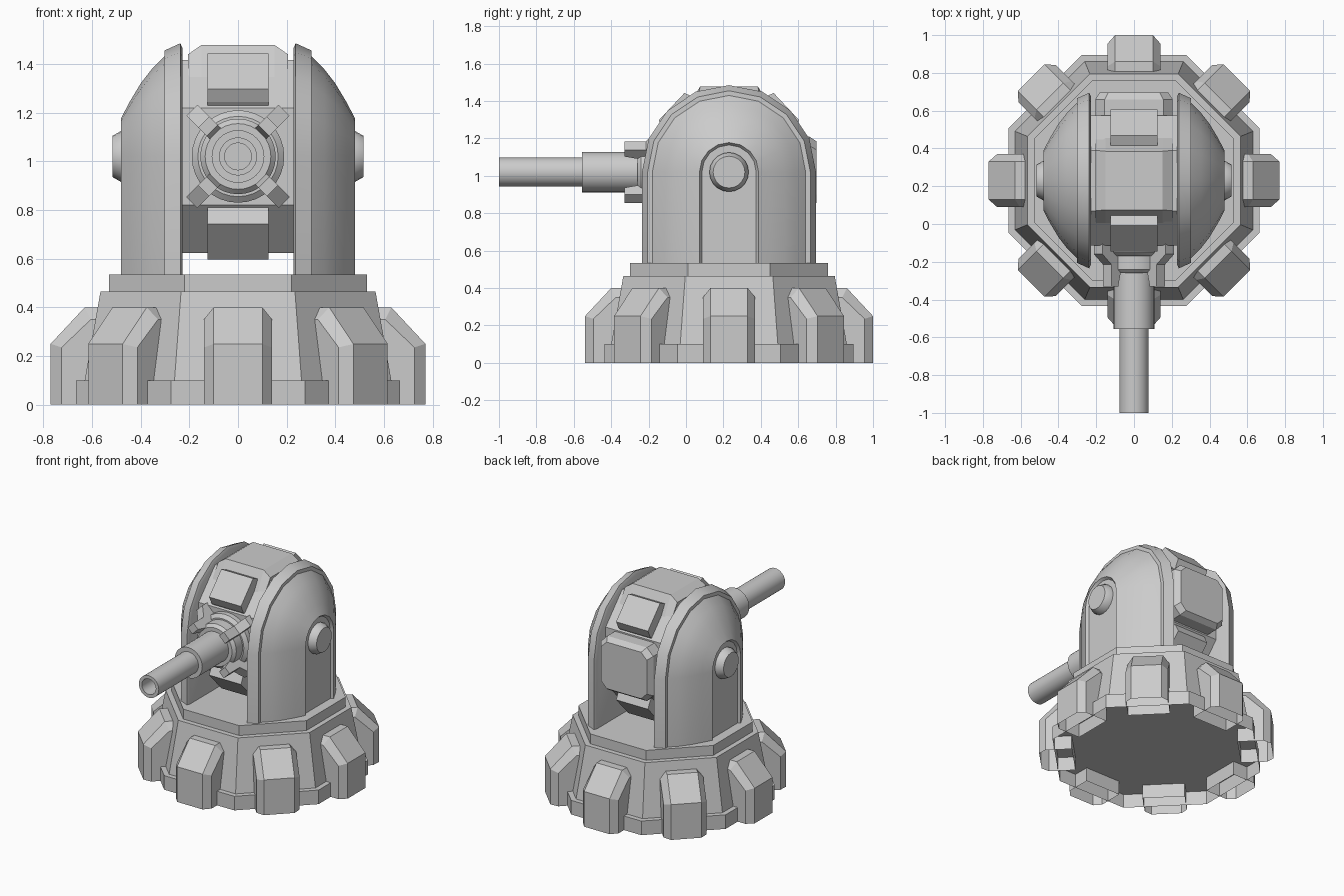
import bpy, bmesh
from math import pi, cos, sin, radians
from mathutils import Matrix, Vector

if "Cube" in bpy.data.objects:
    bpy.data.objects.remove(bpy.data.objects["Cube"])

CY, PZ = 0.23, 1.02      # turret axis (y) and gun pivot height (z)


def loft(name, rings, smooth=False, caps=(True, True), mat=None):
    """Skin a list of equal-length closed rings."""
    bm = bmesh.new()
    rows = [[bm.verts.new(p) for p in r] for r in rings]
    n = len(rows[0])
    for a, b in zip(rows, rows[1:]):
        for i in range(n):
            j = (i + 1) % n
            bm.faces.new((a[i], a[j], b[j], b[i]))
    if caps[0]:
        bm.faces.new(rows[0])
    if caps[1]:
        bm.faces.new(rows[-1])
    bmesh.ops.recalc_face_normals(bm, faces=bm.faces)
    if mat:
        bm.transform(mat)
    me = bpy.data.meshes.new(name)
    bm.to_mesh(me)
    bm.free()
    ob = bpy.data.objects.new(name, me)
    bpy.context.collection.objects.link(ob)
    if smooth:
        bpy.context.view_layer.objects.active = ob
        ob.select_set(True)
        bpy.ops.object.shade_smooth_by_angle(angle=radians(35))
        ob.select_set(False)
    return ob


def octagon(apothem, z):
    r = apothem / cos(pi / 8)
    return [(r * cos(pi / 8 + k * pi / 4), CY + r * sin(pi / 8 + k * pi / 4), z) for k in range(8)]


def lathe(name, profile, axis_mat, sides=32, caps=(True, True)):
    """Turn (radius, height) points around local z."""
    rings = [[(r * cos(2 * pi * k / sides), r * sin(2 * pi * k / sides), h) for k in range(sides)]
             for r, h in profile]
    return loft(name, rings, True, caps, axis_mat)


def slab(hx, hy, z, c):
    """Chamfered rectangle ring."""
    return [(hx, hy - c, z), (hx - c, hy, z), (c - hx, hy, z), (-hx, hy - c, z),
            (-hx, c - hy, z), (c - hx, -hy, z), (hx - c, -hy, z), (hx, c - hy, z)]


# Base: open-bottomed skirt, sloped body and cap
loft("base_skirt", [octagon(0.665, 0), octagon(0.665, 0.1), octagon(0.6, 0.1)], caps=(False, False))
loft("base_body", [octagon(0.63, 0.1), octagon(0.565, 0.465)])
loft("base_cap", [octagon(0.53, 0.465), octagon(0.53, 0.535)])

# Eight chamfered feet, hollow underneath
outer = [(0.77, 0), (0.77, 0.25), (0.63, 0.4), (0.53, 0.4)]
inner = [(0.725, 0), (0.725, 0.235), (0.605, 0.35), (0.53, 0.35)]
for k in range(8):
    mat = Matrix.Translation((0, CY, 0)) @ Matrix.Rotation(k * pi / 4, 4, 'Z')
    bm_rows = []
    for (ro, zo), (ri, zi) in zip(outer, inner):
        bm_rows.append([(0.55, -0.14, min(zi, 0.35)), (ri, -0.14, zi), (ro, -0.1, zo),
                        (ro, 0.1, zo), (ri, 0.14, zi), (0.55, 0.14, min(zi, 0.35))])
    loft(f"foot_{k + 1}", bm_rows, caps=(False, True), mat=mat)


# Side housings: arch outlines shrinking outwards, with a sunken slot and pivot cap
def arch(x, r):
    pts = [(x, CY + r * cos(i * pi / 8), PZ + r * sin(i * pi / 8)) for i in range(9)]
    return pts + [(x, CY - r, 0.53), (x, CY + r, 0.53)]


dome = [(0.228, 0.445), (0.237, 0.465), (0.303, 0.435), (0.303, 0.41), (0.355, 0.358),
        (0.40, 0.30), (0.445, 0.225), (0.48, 0.158), (0.462, 0.145)]
for side, tag in ((1, "right"), (-1, "left")):
    loft(f"housing_{tag}", [arch(side * x, r) for x, r in dome], True)
    m = Matrix.Translation((0, CY, PZ)) @ Matrix.Rotation(side * pi / 2, 4, 'Y')
    lathe(f"pivot_cap_{tag}", [(0.105, 0.44), (0.105, 0.48), (0.085, 0.515)], m, 20)

# Gun body: eight-sided prism across x
prof = [(0.345, 0.2), (0.16, 0.397), (-0.16, 0.397), (-0.345, 0.2),
        (-0.345, -0.2), (-0.16, -0.397), (0.16, -0.397), (0.345, -0.2)]
loft("gun_body", [[(x, CY + y, PZ + z) for y, z in prof] for x in (-0.228, 0.228)])

# Raised panels on the four sloped faces
for sy in (1, -1):
    for sz in (1, -1):
        u = Vector((0, -sy * 0.185, sz * 0.197)).normalized()   # along the slope
        n = Vector((0, sy * 0.197, sz * 0.185)).normalized()    # out of the slope
        c = Vector((0, CY + sy * 0.2525, PZ + sz * 0.2985))
        rings = []
        for d, hu in ((-0.03, 0.125), (0.02, 0.12), (0.075, 0.1)):
            rings.append([c + n * d + u * (a * hu) + Vector((b * 0.125, 0, 0))
                          for a, b in ((-1, -1), (1, -1), (1, 1), (-1, 1))])
        loft(f"panel_{'back' if sy > 0 else 'front'}_{'top' if sz > 0 else 'bottom'}", rings)

# Top block bridging the crown
crown = [(-0.235, 1.33), (-0.16, 1.44), (0.16, 1.44), (0.235, 1.33)]
crown_top = [(-0.235, 1.33), (-0.155, 1.478), (0.155, 1.478), (0.235, 1.33)]
loft("top_block", [[(x, CY + y, z) for y, z in p] for x, p in
                   ((-0.205, crown), (-0.15, crown_top), (0.15, crown_top), (0.205, crown))])

# Rear counterweight
m = Matrix.Translation((0, 0, PZ)) @ Matrix.Rotation(-pi / 2, 4, 'X')
loft("rear_block", [slab(0.205, 0.19, 0.56, 0.05), slab(0.205, 0.19, 0.66, 0.05),
                    slab(0.18, 0.165, 0.697, 0.045)], mat=m)

# Barrel along -y with collar, sleeve and bore
m = Matrix.Translation((0, 0, PZ)) @ Matrix.Rotation(pi / 2, 4, 'X')
lathe("barrel_collar", [(0.19, 0.1), (0.19, 0.15), (0.165, 0.17), (0.155, 0.17), (0.155, 0.24),
                        (0.135, 0.26), (0.1, 0.26)], m)
lathe("barrel_sleeve", [(0.108, 0.2), (0.108, 0.555), (0.07, 0.555)], m)
lathe("barrel", [(0.078, 0.5), (0.078, 1.0), (0.055, 1.0), (0.055, 0.8)], m)

# Four diagonal clamps around the collar
clamp = [(0.1, 0.1), (0.268, 0.1), (0.268, 0.16), (0.2, 0.215), (0.2, 0.33), (0.15, 0.33), (0.13, 0.25)]
for k in range(4):
    loft(f"clamp_{k + 1}", [[(r, w, h) for r, h in clamp] for w in (-0.032, 0.032)],
         mat=m @ Matrix.Rotation(pi / 4 + k * pi / 2, 4, 'Z'))
